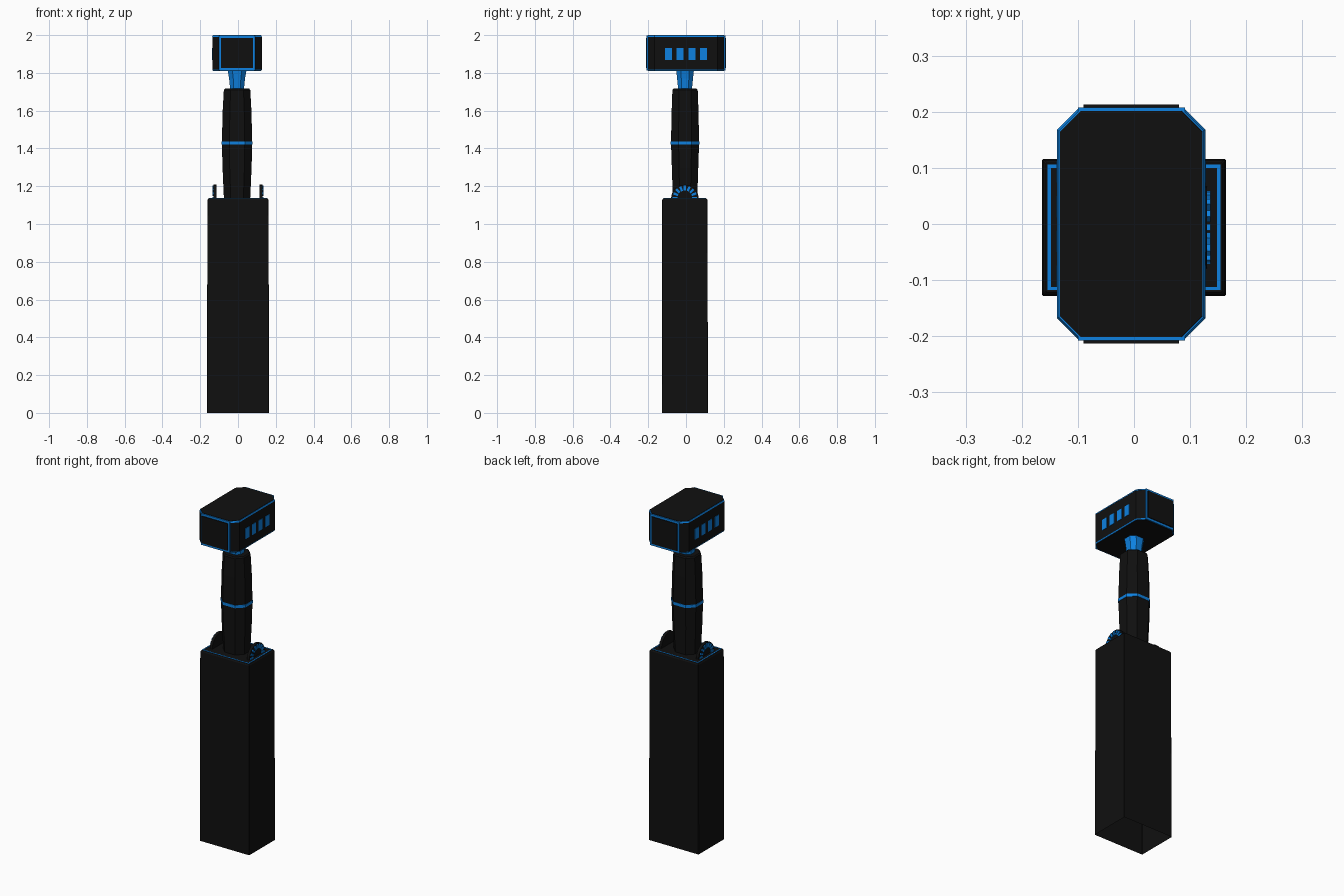
import bpy, bmesh, math
from mathutils import Matrix, Vector

if "Cube" in bpy.data.objects:
    bpy.data.objects.remove(bpy.data.objects["Cube"])


def material(name, rgb):
    m = bpy.data.materials.new(name)
    m.diffuse_color = (*rgb, 1)
    m.use_nodes = True
    m.node_tree.nodes["Principled BSDF"].inputs["Base Color"].default_value = m.diffuse_color
    return m


BLACK = material("matte_black", (0.005, 0.005, 0.005))
BLUE = material("bright_blue", (0.004, 0.22, 0.75))


def finish(name, bm, mat):
    bmesh.ops.recalc_face_normals(bm, faces=bm.faces)
    me = bpy.data.meshes.new(name)
    bm.to_mesh(me)
    bm.free()
    me.materials.append(mat)
    ob = bpy.data.objects.new(name, me)
    bpy.context.collection.objects.link(ob)
    return ob


def loft(name, rings, mat, centre=(0, 0), bottom=True):
    """Stack of chamfered rectangles, each ring (z, half x, half y, chamfer)."""
    bm = bmesh.new()
    loops = []
    for z, hx, hy, c in rings:
        pts = [(hx, hy - c), (hx - c, hy), (c - hx, hy), (-hx, hy - c),
               (-hx, c - hy), (c - hx, -hy), (hx - c, -hy), (hx, c - hy)]
        loops.append([bm.verts.new((x + centre[0], y + centre[1], z)) for x, y in pts])
    for a, b in zip(loops, loops[1:]):
        for i in range(8):
            j = (i + 1) % 8
            bm.faces.new((a[i], a[j], b[j], b[i]))
    bm.faces.new(loops[-1])
    if bottom:
        bm.faces.new(loops[0])
    return finish(name, bm, mat)


def add_box(bm, lo, hi):
    lo, hi = Vector(lo), Vector(hi)
    size = hi - lo
    bmesh.ops.create_cube(bm, size=1, matrix=Matrix.Translation((lo + hi) / 2)
                          @ Matrix.Diagonal((*size, 1)))


def box(name, lo, hi, mat):
    bm = bmesh.new()
    add_box(bm, lo, hi)
    return finish(name, bm, mat)


# Hollow grip sleeve, open at the bottom
GC = (0, -0.006)
loft("grip_sleeve", [(0, 0.164, 0.122, 0.002), (1.127, 0.162, 0.120, 0.002),
                     (1.135, 0.157, 0.115, 0.002)], BLACK, GC, bottom=False)

# Blue line around the sleeve top
bm = bmesh.new()
for s in (-1, 1):
    add_box(bm, (s * 0.151 - 0.003, -0.118, 1.13), (s * 0.151 + 0.003, 0.106, 1.1365))
    y = GC[1] + s * 0.109
    add_box(bm, (-0.154, y - 0.003, 1.13), (0.154, y + 0.003, 1.1365))
finish("sleeve_trim", bm, BLUE)

# Octagonal shaft, its band and the neck
SC = (-0.005, -0.005)
loft("shaft", [(1.12, 0.069, 0.064, 0.036), (1.30, 0.077, 0.070, 0.038),
               (1.42, 0.080, 0.074, 0.040), (1.45, 0.080, 0.074, 0.040),
               (1.60, 0.076, 0.071, 0.038), (1.71, 0.070, 0.067, 0.036),
               (1.717, 0.064, 0.061, 0.034)], BLACK, SC)
loft("shaft_band", [(1.42, 0.082, 0.076, 0.041), (1.437, 0.082, 0.076, 0.041)], BLUE, SC)
loft("neck", [(1.71, 0.036, 0.036, 0.019), (1.77, 0.042, 0.042, 0.022),
              (1.815, 0.050, 0.047, 0.025)], BLUE, SC)

# Side discs with blue radial teeth
for side, s in (("left", -1), ("right", 1)):
    bm = bmesh.new()
    turn = Matrix.Rotation(math.pi / 2, 4, 'Y')
    bmesh.ops.create_cone(bm, cap_ends=True, segments=32, radius1=0.073, radius2=0.073,
                          depth=0.016,
                          matrix=Matrix.Translation((s * 0.122, -0.006, 1.135)) @ turn)
    finish("disc_" + side, bm, BLACK)
    bm = bmesh.new()
    for i in range(9):
        a = math.pi * i / 8
        bmesh.ops.create_cube(bm, size=1, matrix=Matrix.Translation((s * 0.131, -0.006, 1.138))
                              @ Matrix.Rotation(a, 4, 'X')
                              @ Matrix.Translation((0, 0.052, 0))
                              @ Matrix.Diagonal((0.010, 0.026, 0.012, 1)))
    finish("disc_teeth_" + side, bm, BLUE)

# Head block with blue edge layers and inset caps
HC = (-0.005, 0)
loft("head_block", [(1.818, 0.131, 0.205, 0.038), (1.990, 0.131, 0.205, 0.038)], BLACK, HC)
for name, z0, z1, cap in (("top", 1.990, 1.998, 2.0), ("bottom", 1.818, 1.812, 1.810)):
    loft("head_trim_" + name, [(z0, 0.132, 0.206, 0.038), (z1, 0.129, 0.203, 0.037)], BLUE, HC)
    loft("head_cap_" + name, [(z0, 0.128, 0.202, 0.037), (cap, 0.127, 0.201, 0.037)], BLACK, HC)

# Striking faces: blue frame with a black plate at each end
for name, s in (("front", -1), ("back", 1)):
    ys = sorted((s * 0.19, s * 0.208))
    box("face_frame_" + name, (-0.100, ys[0], 1.812), (0.091, ys[1], 1.998), BLUE)
    ys = sorted((s * 0.20, s * 0.213))
    box("face_plate_" + name, (-0.090, ys[0], 1.825), (0.080, ys[1], 1.986), BLACK)

# Four lit windows on each side of the head
for name, s in (("left", -1), ("right", 1)):
    bm = bmesh.new()
    for k in range(4):
        y = (k - 1.5) * 0.062
        x = HC[0] + s * 0.130
        add_box(bm, (x - 0.003, y - 0.019, 1.868), (x + 0.003, y + 0.019, 1.932))
    finish("head_windows_" + name, bm, BLUE)
